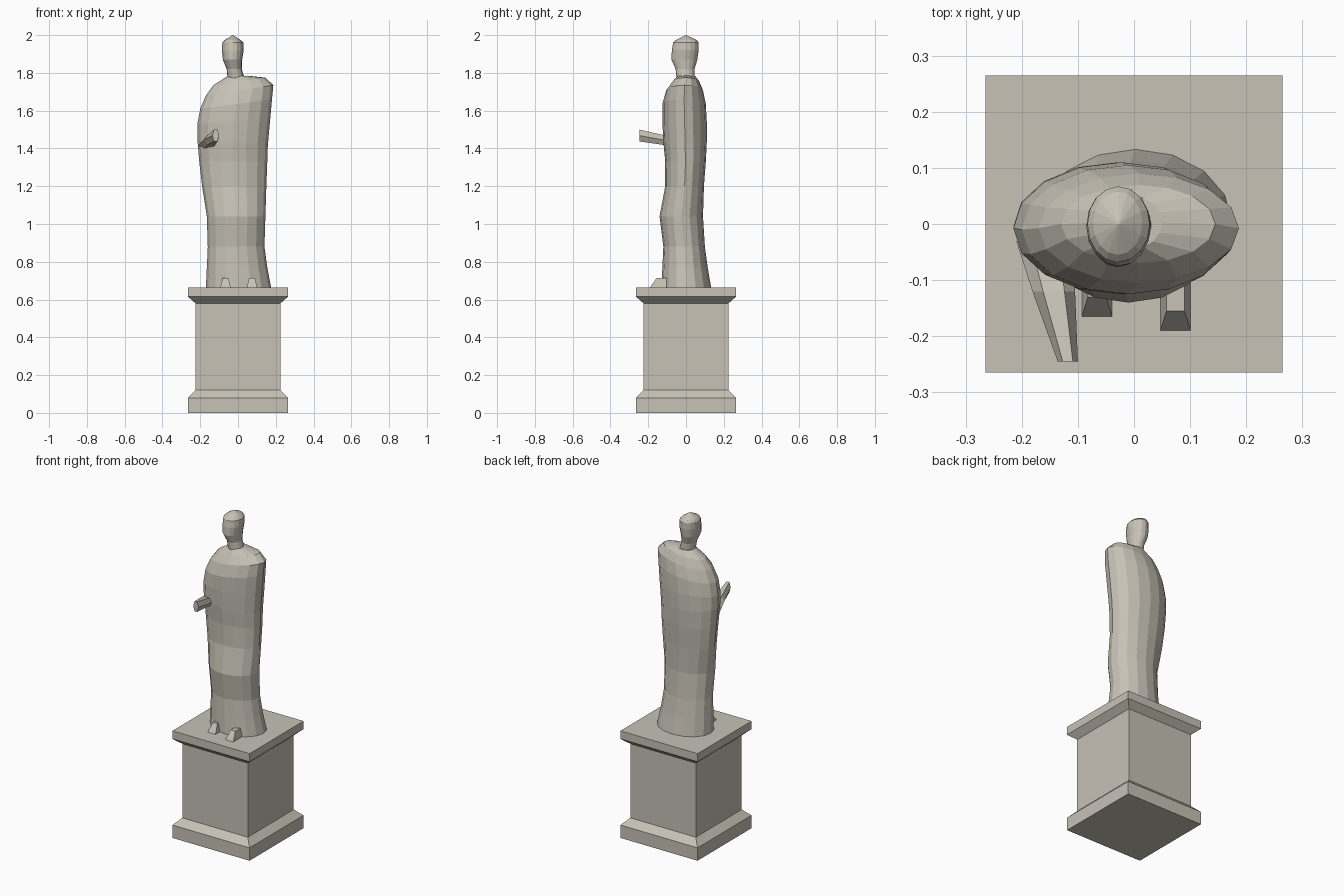
import bpy, bmesh, math
from mathutils import Vector

cube = bpy.data.objects.get("Cube")
if cube:
    bpy.data.objects.remove(cube, do_unlink=True)

stone = bpy.data.materials.new("pale_stone")
stone.use_nodes = True
colour = (0.57, 0.54, 0.47, 1)
stone.diffuse_color = colour
stone.node_tree.nodes["Principled BSDF"].inputs["Base Color"].default_value = colour


def loft(name, rings):
    """Skin a stack of equal-sized point rings and cap both ends."""
    bm = bmesh.new()
    loops = [[bm.verts.new(p) for p in ring] for ring in rings]
    n = len(loops[0])
    for low, high in zip(loops, loops[1:]):
        for i in range(n):
            j = (i + 1) % n
            bm.faces.new((low[i], low[j], high[j], high[i]))
    bm.faces.new(loops[0][::-1])
    bm.faces.new(loops[-1])
    bmesh.ops.recalc_face_normals(bm, faces=bm.faces)
    mesh = bpy.data.meshes.new(name)
    bm.to_mesh(mesh)
    bm.free()
    mesh.materials.append(stone)
    obj = bpy.data.objects.new(name, mesh)
    bpy.context.collection.objects.link(obj)
    return obj


def oval(xl, zl, xr, zr, yf, yb, n=16):
    """Tilted oval given by its side heights and its front and back depth."""
    pts = []
    for i in range(n):
        a = 2 * math.pi * i / n
        t = (1 + math.cos(a)) / 2
        y = (yb + yf) / 2 + (yb - yf) / 2 * math.sin(a)
        pts.append(Vector((xl + (xr - xl) * t, y, zl + (zr - zl) * t)))
    return pts


def square(half, z):
    return [Vector((x * half, y * half, z)) for x, y in ((-1, -1), (1, -1), (1, 1), (-1, 1))]


# Pedestal: base moulding, shaft and cornice
loft("pedestal", [square(h, z) for h, z in (
    (.265, 0), (.265, .08), (.225, .12), (.225, .58), (.265, .615), (.265, .665))])

# Draped robe, higher over the left shoulder
loft("robe", [oval(*r) for r in (
    (-.17, .665, .175, .665, -.13, .133),
    (-.165, .77, .155, .77, -.125, .115),
    (-.16, .88, .14, .88, -.12, .10),
    (-.165, 1.04, .145, 1.04, -.14, .09),
    (-.19, 1.2, .15, 1.2, -.11, .095),
    (-.205, 1.33, .155, 1.33, -.11, .105),
    (-.215, 1.45, .158, 1.42, -.12, .11),
    (-.215, 1.53, .17, 1.55, -.125, .11),
    (-.2, 1.61, .18, 1.66, -.125, .105),
    (-.17, 1.68, .187, 1.735, -.105, .09),
    (-.13, 1.735, .145, 1.775, -.07, .07),
    (-.06, 1.78, .05, 1.785, -.045, .05))])

# Neck, head and pointed cap
loft("head", [oval(xl, z, xr, z, yf, yb) for z, xl, xr, yf, yb in (
    (1.77, -.055, .035, -.05, .045),
    (1.82, -.06, .02, -.055, .045),
    (1.87, -.08, .022, -.077, .06),
    (1.92, -.085, .03, -.075, .067),
    (1.96, -.083, .028, -.068, .067),
    (1.973, -.073, .015, -.055, .058),
    (2.0, -.028, -.026, -.001, .001))])

# Right forearm held out to the front
def arm_ring(x, y, z, rx, rz):
    return [Vector((x + rx * math.cos(i * math.pi / 3), y, z + rz * math.sin(i * math.pi / 3)))
            for i in range(6)]

loft("right_forearm", [arm_ring(-.16, -.03, 1.415, .05, .03),
                       arm_ring(-.143, -.12, 1.445, .038, .03),
                       arm_ring(-.118, -.245, 1.468, .018, .036)])

# Feet showing under the hem
for side, x, front in (("right", -.066, -.165), ("left", .074, -.19)):
    rings = []
    for z, w, y in ((.665, .027, front), (.715, .016, front + .035)):
        rings.append([Vector(p) for p in (
            (x - w, y, z), (x + w, y, z), (x + w, -.08, z), (x - w, -.08, z))])
    loft(side + "_foot", rings)
